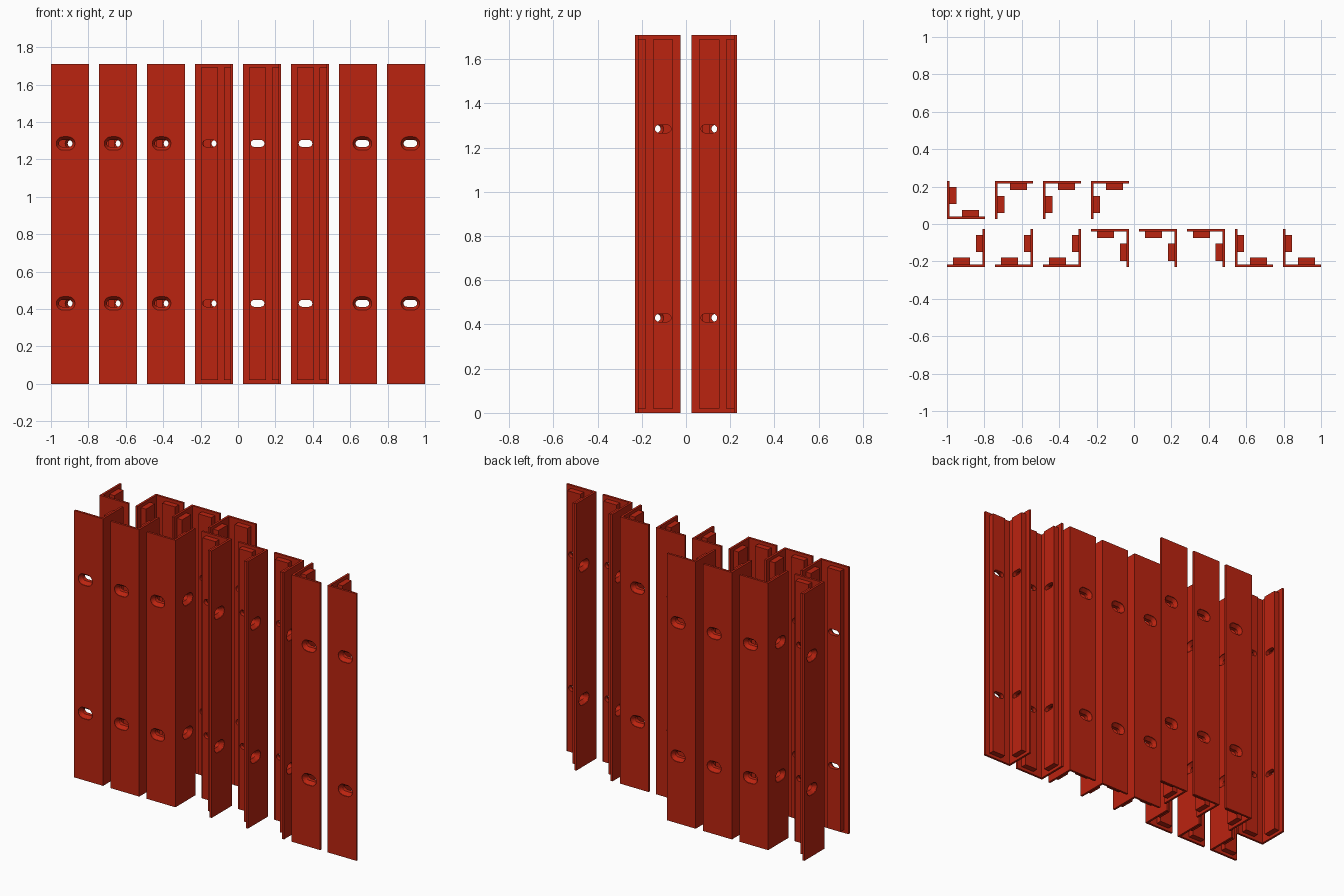
import bpy, bmesh, math
from mathutils import Matrix

cube = bpy.data.objects.get("Cube")
if cube:
    bpy.data.objects.remove(cube, do_unlink=True)

HEIGHT, ARM, PLATE = 1.71, 0.2045, 0.014
BAR_START, BAR_END, BAR_TOP, BAR_INSET = 0.08, 0.172, 0.05, 0.02
SLOT_POS, SLOT_HEIGHTS = 0.126, (0.43, 1.285)
PITCH = (2 - ARM) / 7
SWAP_XY = Matrix(((0, 1, 0, 0), (1, 0, 0, 0), (0, 0, 1, 0), (0, 0, 0, 1)))

red = bpy.data.materials.new("Red paint")
red.use_nodes = True
color = (0.50, 0.017, 0.005, 1)
red.diffuse_color = color
red.node_tree.nodes["Principled BSDF"].inputs["Base Color"].default_value = color


def make_object(name, bm):
    bmesh.ops.recalc_face_normals(bm, faces=bm.faces)
    mesh = bpy.data.meshes.new(name)
    bm.to_mesh(mesh)
    bm.free()
    mesh.materials.append(red)
    obj = bpy.data.objects.new(name, mesh)
    bpy.context.collection.objects.link(obj)
    return obj


def prism(name, outline, z0, z1):
    bm = bmesh.new()
    face = bm.faces.new([bm.verts.new((x, y, z0)) for x, y in outline])
    top = bmesh.ops.extrude_face_region(bm, geom=[face])["geom"]
    verts = [v for v in top if isinstance(v, bmesh.types.BMVert)]
    bmesh.ops.translate(bm, verts=verts, vec=(0, 0, z1 - z0))
    return make_object(name, bm)


def slot_ring(bm, depth, length, height, z, steps=10):
    r, half = height / 2, (length - height) / 2
    verts = []
    for side in (1, -1):
        for i in range(steps + 1):
            a = math.pi * (i / steps - 0.5)
            verts.append(bm.verts.new((SLOT_POS + side * (half + r * math.cos(a)),
                                       depth, z + side * r * math.sin(a))))
    return verts


def slot_cutter(z, swapped):
    # countersunk slot: wide at the outer face, narrow through the bar
    bm = bmesh.new()
    wide, narrow = (0.10, 0.072), (0.073, 0.036)
    rings = [slot_ring(bm, d, *size, z) for d, size in
             ((-0.01, wide), (0.004, wide), (0.026, narrow), (0.07, narrow))]
    for a, b in zip(rings, rings[1:]):
        for i in range(len(a)):
            j = (i + 1) % len(a)
            bm.faces.new((a[i], a[j], b[j], b[i]))
    bm.faces.new(rings[0])
    bm.faces.new(rings[-1])
    if swapped:
        bm.transform(SWAP_XY)
    return make_object("slot_cutter", bm)


# One angle bracket: an L of two plates, with a bar inside each arm
bracket = prism("angle_bracket", [(0, 0), (ARM, 0), (ARM, PLATE), (PLATE, PLATE),
                                  (PLATE, ARM), (0, ARM)], 0, HEIGHT)
tools = []
for swapped in (False, True):
    y0 = PLATE / 2
    outline = [(BAR_START, y0), (BAR_END, y0), (BAR_END, BAR_TOP), (BAR_START, BAR_TOP)]
    if swapped:
        outline = [(y, x) for x, y in outline]
    tools.append((prism("bar", outline, BAR_INSET, HEIGHT - BAR_INSET), "UNION"))
for swapped in (False, True):
    for z in SLOT_HEIGHTS:
        tools.append((slot_cutter(z, swapped), "DIFFERENCE"))

for tool, operation in tools:
    mod = bracket.modifiers.new(operation.title(), "BOOLEAN")
    mod.operation = operation
    mod.solver = "EXACT"
    mod.object = tool
bpy.context.view_layer.update()
graph = bpy.context.evaluated_depsgraph_get()
mesh = bpy.data.meshes.new_from_object(bracket.evaluated_get(graph))
mesh.name = "angle_bracket"
for obj in [bracket] + [tool for tool, _ in tools]:
    bpy.data.objects.remove(obj, do_unlink=True)

# Rows of brackets: column, corner on right (x) and corner at back (y)
FRONT, BACK = -0.23, 0.026
rows = {
    "front": (FRONT, [(1, 0)] * 3 + [(1, 1)] * 3 + [(0, 0)] * 2),
    "back": (BACK, [(0, 0)] + [(0, 1)] * 3),
}
QUARTER_TURNS = {(0, 0): 0, (1, 0): 1, (1, 1): 2, (0, 1): 3}
for row, (y, corners) in rows.items():
    for col, (cx, cy) in enumerate(corners):
        obj = bpy.data.objects.new(f"{row}_bracket_{col + 1}", mesh)
        obj.location = (-1 + col * PITCH + cx * ARM, y + cy * ARM, 0)
        obj.rotation_euler.z = QUARTER_TURNS[cx, cy] * math.pi / 2
        bpy.context.collection.objects.link(obj)
